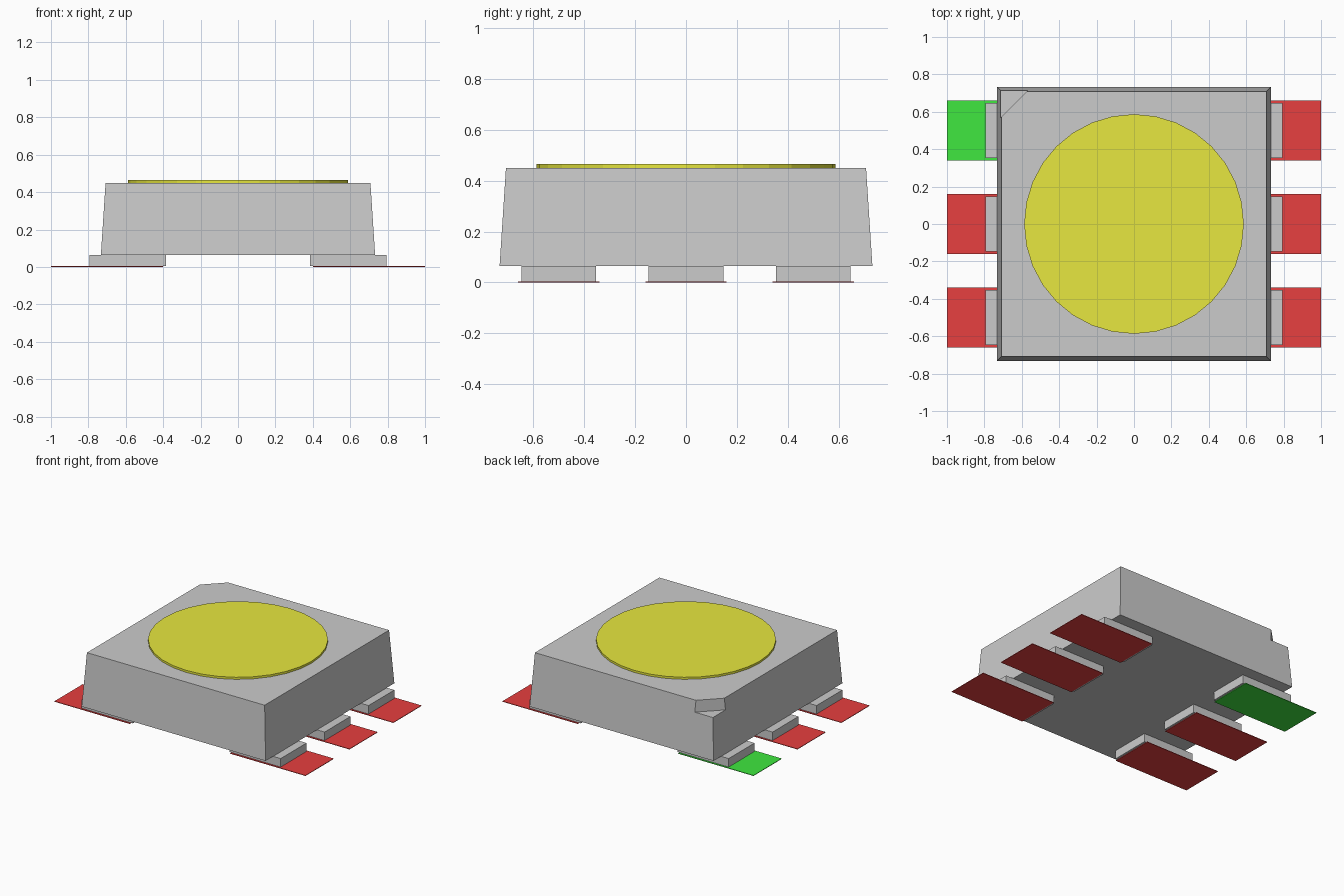
import bpy, bmesh
from math import pi, sqrt

if "Cube" in bpy.data.objects:
    bpy.data.objects.remove(bpy.data.objects["Cube"])


def material(name, rgb):
    m = bpy.data.materials.new(name)
    m.diffuse_color = (*rgb, 1)
    m.use_nodes = True
    m.node_tree.nodes["Principled BSDF"].inputs["Base Color"].default_value = m.diffuse_color
    return m


RED = material("red", (0.8, 0.05, 0.05))
GREEN = material("green", (0.05, 0.8, 0.05))
YELLOW = material("yellow", (0.8, 0.8, 0.05))


def box(name, x0, x1, y0, y1, z0, z1, mat=None, top_scale=1.0):
    """Axis-aligned box, optionally tapered towards its top."""
    bm = bmesh.new()
    bmesh.ops.create_cube(bm, size=1)
    for v in bm.verts:
        s = top_scale if v.co.z > 0 else 1.0
        v.co.x = (x0 + x1) / 2 + v.co.x * s * (x1 - x0)
        v.co.y = (y0 + y1) / 2 + v.co.y * s * (y1 - y0)
        v.co.z = z1 if v.co.z > 0 else z0
    me = bpy.data.meshes.new(name)
    bm.to_mesh(me)
    bm.free()
    ob = bpy.data.objects.new(name, me)
    bpy.context.collection.objects.link(ob)
    if mat:
        me.materials.append(mat)
    return ob


# Tapered housing
H, TOP, NOTCH = 0.733, 0.708, 0.575
body = box("body", -H, H, -H, H, 0.065, 0.45, top_scale=TOP / H)

# Diagonal notch marking the first-pin corner
d = (TOP + NOTCH) / sqrt(2)
cutter = box("notch_cutter", d, d + 0.5, -0.5, 0.5, 0.365, 0.6)
cutter.rotation_euler.z = 3 * pi / 4
cutter.hide_render = True
mod = body.modifiers.new("notch", 'BOOLEAN')
mod.operation = 'DIFFERENCE'
mod.solver = 'EXACT'
mod.object = cutter
bpy.context.view_layer.objects.active = body
bpy.ops.object.modifier_apply(modifier=mod.name)
bpy.data.objects.remove(cutter)

# Round light window
bpy.ops.mesh.primitive_cylinder_add(vertices=32, radius=0.587, depth=0.015,
                                    location=(0, 0, 0.4575))
window = bpy.context.object
window.name = "light_window"
window.data.materials.append(YELLOW)

# Leads and solder pads, three per side, first one green
for side, sx in (("left", -1), ("right", 1)):
    for i, y in enumerate((0.5, 0, -0.5), 1):
        xa, xb = sorted((sx * 0.385, sx * 0.793))
        box(f"lead_{side}_{i}", xa, xb, y - 0.147, y + 0.147, 0.004, 0.065)
        xa, xb = sorted((sx * 0.4, sx * 1.0))
        first = side == "left" and i == 1
        box(f"pad_{side}_{i}", xa, xb, y - 0.16, y + 0.16, 0, 0.004,
            GREEN if first else RED)
